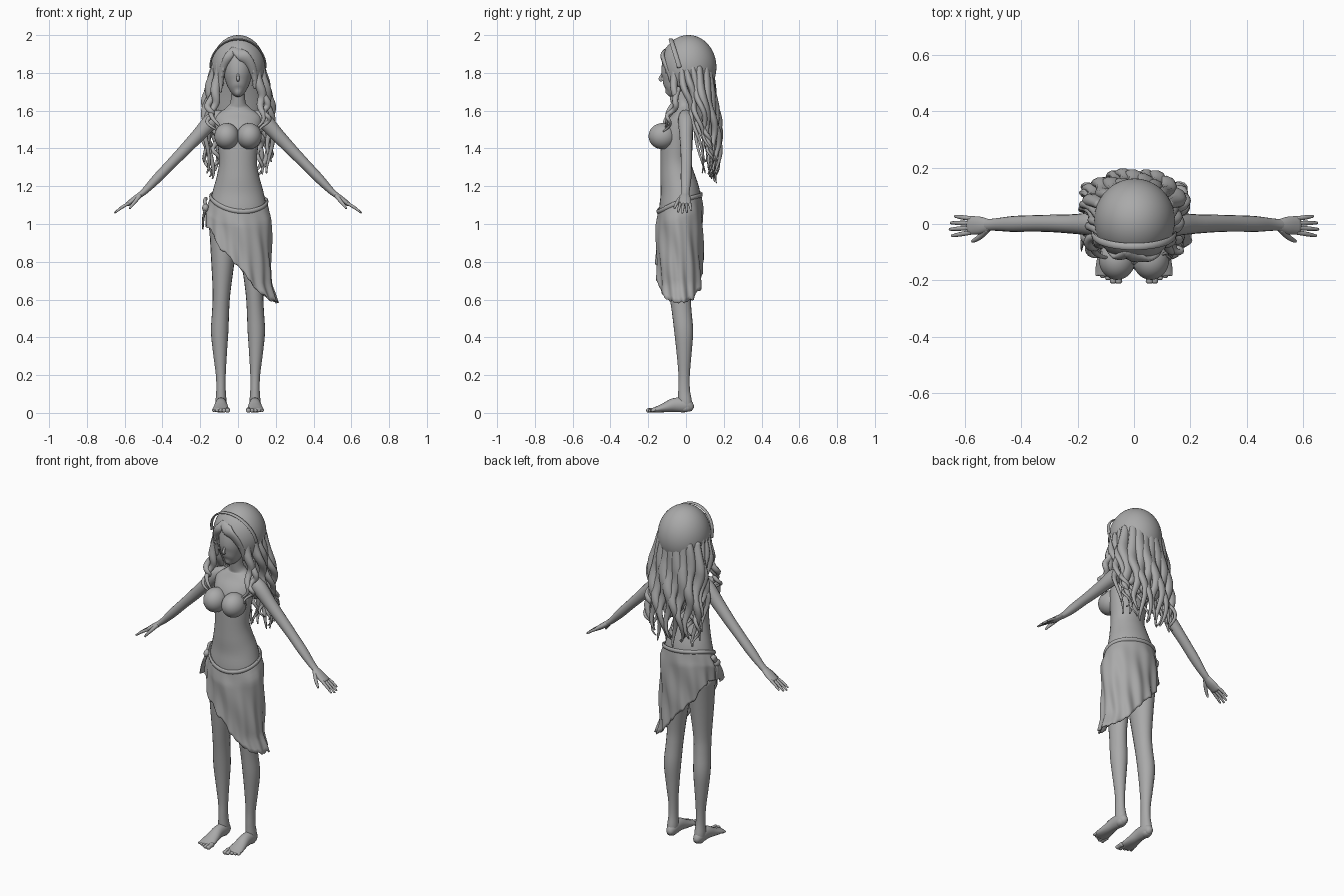
import bpy, bmesh, math
from mathutils import Vector

GREY = bpy.data.materials.new("plain_grey")
GREY.diffuse_color = (0.4, 0.4, 0.4, 1)


def finish(name, bm, angle=60):
    bmesh.ops.recalc_face_normals(bm, faces=bm.faces)
    me = bpy.data.meshes.new(name)
    bm.to_mesh(me)
    bm.free()
    ob = bpy.data.objects.new(name, me)
    bpy.context.collection.objects.link(ob)
    me.materials.append(GREY)
    bpy.ops.object.select_all(action='DESELECT')
    ob.select_set(True)
    bpy.context.view_layer.objects.active = ob
    bpy.ops.object.shade_smooth_by_angle(angle=math.radians(angle))
    return ob


def spline(pts, steps):
    # Catmull-Rom through position and radii together
    out, n = [], len(pts)
    for i in range(n - 1):
        a, b, c, d = (pts[max(0, min(n - 1, i + k))] for k in (-1, 0, 1, 2))
        for s in range(steps):
            t = s / steps
            out.append([0.5 * (2 * q + (r - p) * t + (2 * p - 5 * q + 4 * r - w) * t * t
                               + (3 * q - p - 3 * r + w) * t ** 3) for p, q, r, w in zip(a, b, c, d)])
    out.append(list(pts[-1]))
    return out


def tube(name, pts, ref=(1, 0, 0), sides=16, steps=4):
    # lofted tube; each point is x, y, z, radius along ref, radius across it
    path = spline(pts, steps)
    P = [Vector(p[:3]) for p in path]
    rings = []
    for i, p in enumerate(path):
        t = (P[min(i + 1, len(P) - 1)] - P[max(i - 1, 0)]).normalized()
        rings.append((P[i], t, max(p[3], .002), max(p[4], .002)))
    c, t, a, b = rings[0]
    rings.insert(0, (c - t * min(a, b) * .5, t, a * .6, b * .6))
    c, t, a, b = rings[-1]
    rings.append((c + t * min(a, b) * .5, t, a * .6, b * .6))
    bm, loops = bmesh.new(), []
    for c, t, a, b in rings:
        u = Vector(ref)
        u = (u - t * u.dot(t)).normalized()
        v = t.cross(u)
        loops.append([bm.verts.new(c + u * a * math.cos(k * math.tau / sides) + v * b * math.sin(k * math.tau / sides))
                      for k in range(sides)])
    for l, m in zip(loops, loops[1:]):
        for k in range(sides):
            j = (k + 1) % sides
            bm.faces.new((l[k], l[j], m[j], m[k]))
    bm.faces.new(loops[0])
    bm.faces.new(loops[-1])
    return finish(name, bm)


def ellipsoid(name, centre, radii, keep=None, seg=32):
    bm = bmesh.new()
    bmesh.ops.create_uvsphere(bm, u_segments=seg, v_segments=seg * 3 // 4, radius=1)
    for v in bm.verts:
        v.co = Vector(c + r * q for c, r, q in zip(centre, radii, v.co))
    if keep:
        bad = [f for f in bm.faces if not keep(f.calc_center_median())]
        bmesh.ops.delete(bm, geom=bad, context='FACES')
    return finish(name, bm)


def lerp_table(table, x):
    for (a, p), (b, q) in zip(table, table[1:]):
        if x <= b:
            return p + (q - p) * max(0, (x - a) / (b - a))
    return table[-1][1]


# Torso and neck
tube("torso", [(0, -.035, .90, .06, .06), (0, -.03, .96, .135, .10), (0, -.03, 1.06, .153, .112),
               (0, -.03, 1.16, .137, .105), (0, -.045, 1.25, .113, .092), (0, -.055, 1.33, .10, .08),
               (0, -.05, 1.42, .108, .083), (0, -.04, 1.50, .118, .08), (0, -.018, 1.565, .122, .056),
               (0, -.008, 1.61, .07, .043), (0, -.015, 1.645, .04, .038), (0, -.03, 1.73, .035, .036)], sides=32)

# Head with nose
tube("head", [(0, -.092, 1.69, .018, .022), (0, -.075, 1.71, .042, .053), (0, -.05, 1.76, .067, .083),
              (0, -.035, 1.83, .08, .094), (0, -.025, 1.9, .074, .085), (0, -.015, 1.95, .04, .05)], sides=28)
tube("nose", [(0, -.122, 1.80, .005, .005), (0, -.134, 1.78, .007, .007), (0, -.137, 1.766, .009, .008),
              (0, -.128, 1.757, .006, .005)], sides=10)

for s, side in ((1, "left"), (-1, "right")):
    ellipsoid(side + "_breast", (s * .06, -.125, 1.465), (.065, .073, .069))
    ellipsoid(side + "_ear", (s * .083, -.02, 1.79), (.012, .022, .032), seg=16)

    # Arm, palm, fingers and thumb
    tube(side + "_arm", [(s * .09, 0, 1.575, .036, .034), (s * .14, 0, 1.545, .042, .042), (s * .21, 0, 1.47, .035, .036),
                         (s * .29, .002, 1.385, .031, .031), (s * .36, .002, 1.313, .029, .027),
                         (s * .43, 0, 1.24, .028, .025), (s * .49, -.002, 1.178, .022, .018),
                         (s * .53, -.004, 1.145, .02, .014)], ref=(0, 1, 0))
    tube(side + "_palm", [(s * .51, -.004, 1.16, .02, .014), (s * .545, -.005, 1.133, .031, .016),
                          (s * .585, -.005, 1.105, .033, .012)], ref=(0, 1, 0))
    for i, length in enumerate((.9, 1.0, .95, .75)):
        y = -.030 + .0165 * i
        tube(f"{side}_finger_{i + 1}", [(s * .578, y, 1.11, .008, .009), (s * (.578 + .04 * length), y * 1.2, 1.11 - .024 * length, .008, .008),
                                        (s * (.578 + .075 * length), y * 1.4, 1.11 - .051 * length, .005, .005)], ref=(0, 1, 0), sides=10)
    tube(side + "_thumb", [(s * .52, -.018, 1.15, .012, .012), (s * .542, -.042, 1.122, .01, .01),
                           (s * .562, -.056, 1.098, .008, .008), (s * .573, -.061, 1.082, .005, .005)], ref=(0, 1, 0), sides=10)

    # Leg, foot and toes
    tube(side + "_leg", [(s * .08, -.03, .98, .072, .09), (s * .08, -.035, .82, .063, .078), (s * .087, -.032, .64, .047, .058),
                         (s * .092, -.023, .54, .045, .052), (s * .097, -.012, .43, .046, .05), (s * .095, -.01, .31, .036, .039),
                         (s * .091, -.01, .2, .026, .03), (s * .09, -.01, .12, .025, .031), (s * .09, -.005, .06, .029, .036),
                         (s * .09, 0, .018, .026, .033)], sides=20)
    tube(side + "_foot", [(s * .088, .028, .026, .02, .022), (s * .089, 0, .04, .03, .038), (s * .09, -.06, .042, .032, .037),
                          (s * .09, -.11, .029, .039, .026), (s * .091, -.155, .018, .045, .016), (s * .091, -.18, .014, .044, .011)])
    for i in range(5):
        x, r, tip = .055 + .0185 * i, .0135 - .0013 * i, -.205 + .006 * i * (i > 1)
        tube(f"{side}_toe_{i + 1}", [(s * x, -.165, .015, r, r), (s * x, tip + .015, .014, r * .9, r * .9),
                                     (s * x, tip, .012, r, r * .85)], sides=10)

# Wrap skirt with a slanting ragged hem
HEM = [(-1, .99), (-.85, .97), (-.6, .88), (-.2, .81), (.2, .735), (.5, .66), (.8, .605), (1, .585)]
N, ROWS = 120, 22


def skirt_top(a):
    return 1.115 + .045 * math.sin(a) - .012 * math.cos(a) + .02 * math.cos(a) ** 2


def skirt_point(a, t):
    top = skirt_top(a)
    low = lerp_table(HEM, math.cos(a)) + .008 * math.sin(a * 23) * math.sin(a * 7 + 1)
    z = top + (low - top) * t
    swell = min(1, (top - z) / .08)
    flare = max(0, .68 - z) * .35
    fold = .004 * swell * math.sin(5 * a + 22 * z) + .006 * t * math.sin(a * 14 + 9 * z)
    rx = .148 + .024 * swell + flare + fold
    ry = .114 + .01 * swell + fold
    return Vector((rx * math.cos(a) + .004, -.034 + ry * math.sin(a), z))


bm = bmesh.new()
grid = [[bm.verts.new(skirt_point(k * math.tau / N, r / ROWS)) for k in range(N)] for r in range(ROWS + 1)]
for r in range(ROWS):
    for k in range(N):
        j = (k + 1) % N
        bm.faces.new((grid[r][k], grid[r][j], grid[r + 1][j], grid[r + 1][k]))
cloth = finish("wrap_skirt", bm).modifiers.new("thickness", 'SOLIDIFY')
cloth.thickness = .006
tube("skirt_waistband", [(*skirt_point(k * math.tau / 32, .01), .012, .008) for k in range(33)],
     ref=(0, 0, 1), sides=8, steps=3)

# Knot and hanging tails at the hip
ellipsoid("skirt_knot", (-.172, -.045, 1.085), (.018, .024, .022), seg=16)
for i, (dy, dz) in enumerate(((-.03, .11), (.015, .09))):
    tube(f"knot_tail_{i + 1}", [(-.172, -.045, 1.085, .007, .012), (-.183, -.045 + dy * .6, 1.085 - dz * .5, .006, .02),
                                (-.186, -.045 + dy, 1.085 - dz, .004, .024)], sides=10)
tube("knot_loop", [(-.17, -.04, 1.09, .01, .012), (-.176, -.015, 1.125, .009, .018), (-.165, -.005, 1.135, .006, .01)], sides=10)

# Hair cap open around the face
cap = ellipsoid("hair_cap", (.002, .013, 1.83), (.143, .148, .17), seg=64, keep=lambda c: c.z > 1.73 and not (
    c.y < .0 and (c.x / .088) ** 2 + ((c.z - 1.76) / .155) ** 2 < 1))
shell = cap.modifiers.new("thickness", 'SOLIDIFY')
shell.thickness = .015

# Headband and swept fringe
tube("headband", [(.147 * math.cos(a), -.035 - .045 * math.sin(a), 1.83 + .148 * math.sin(a), .012, .005)
                  for a in (math.pi * k / 12 for k in range(13))], ref=(0, 1, 0), sides=8, steps=3)
tube("fringe_left", [(-.025, -.098, 1.925, .02, .012), (.02, -.122, 1.895, .032, .013), (.06, -.112, 1.855, .026, .013),
                     (.085, -.085, 1.79, .018, .013), (.09, -.07, 1.72, .008, .008)])
tube("fringe_right", [(-.02, -.098, 1.925, .018, .012), (-.052, -.116, 1.885, .022, .012), (-.078, -.095, 1.83, .017, .013),
                      (-.09, -.075, 1.77, .015, .012), (-.092, -.065, 1.70, .006, .006)])


def lock(name, guide, r, amp, turns, phase, flat=.7):
    # tapering lock following a guide, with a growing corkscrew wave
    path = spline(guide, 6)
    n = len(path) - 1
    pts = []
    for i, (x, y, z) in enumerate(path):
        t = i / n
        w, a = amp * min(1, t * 1.8), phase + turns * math.tau * t
        rad = r * (1 - t ** 1.6) * (.6 + .4 * min(1, t * 4)) + .004
        pts.append((x + w * math.cos(a), y + w * .8 * math.sin(a), z, rad, rad * flat))
    tube(name, pts, sides=10, steps=2)


# Solid hair mass behind the neck
tube("hair_back_mass", [(0, .06, 1.82, .125, .085), (0, .085, 1.70, .128, .068), (0, .105, 1.58, .12, .055),
                        (0, .125, 1.48, .09, .04), (0, .145, 1.40, .04, .02)], sides=24)

# Long back locks, then thinner curled ones
for i in range(9):
    u = -1 + i / 4
    v = math.sqrt(1 - u * u * .85)
    end = 1.21 + .05 * ((i * 5) % 3) / 2 + .03 * abs(u)
    lock(f"back_lock_{i + 1}", [(.115 * u, .03 + .10 * v, 1.83), (.142 * u, .05 + .09 * v, 1.68), (.148 * u, .075 + .09 * v, 1.54),
                                (.152 * u, .095 + .08 * v, 1.40), (.14 * u, .105 + .05 * v, end)], .036, .014, 2.2, i * 1.9)
for i in range(8):
    u = -1 + i / 3.5
    lock(f"back_curl_{i + 1}", [(.12 * u, .09, 1.66), (.155 * u, .10, 1.52), (.165 * u, .125, 1.40),
                                (.155 * u, .135, 1.25 + .05 * (i % 2))], .018, .017, 3.2, i * 2.3)

# Side locks: outer ones fall behind the shoulder, front ones curl on the chest
for s, side in ((1, "left"), (-1, "right")):
    for i in range(3):
        lock(f"{side}_side_lock_{i + 1}", [(s * .115, -.03 + .03 * i, 1.85), (s * .138, -.01 + .03 * i, 1.74),
                                           (s * (.15 + .008 * i), .02 + .03 * i, 1.62), (s * .17, .06 + .02 * i, 1.48),
                                           (s * .165, .09 + .02 * i, 1.27 + .06 * i)], .027, .015, 2.4, i * 2.1 + s)
    lock(side + "_face_lock", [(s * .098, -.065, 1.85), (s * .108, -.06, 1.75), (s * .125, -.065, 1.66),
                               (s * .13, -.09, 1.58), (s * .105, -.118, 1.51)], .025, .012, 2.2, s, .8)
    lock(side + "_chest_curl", [(s * .125, -.04, 1.72), (s * .15, -.06, 1.63), (s * .15, -.09, 1.56),
                                (s * .13, -.105, 1.49)], .016, .018, 2.4, 2 * s, .9)
